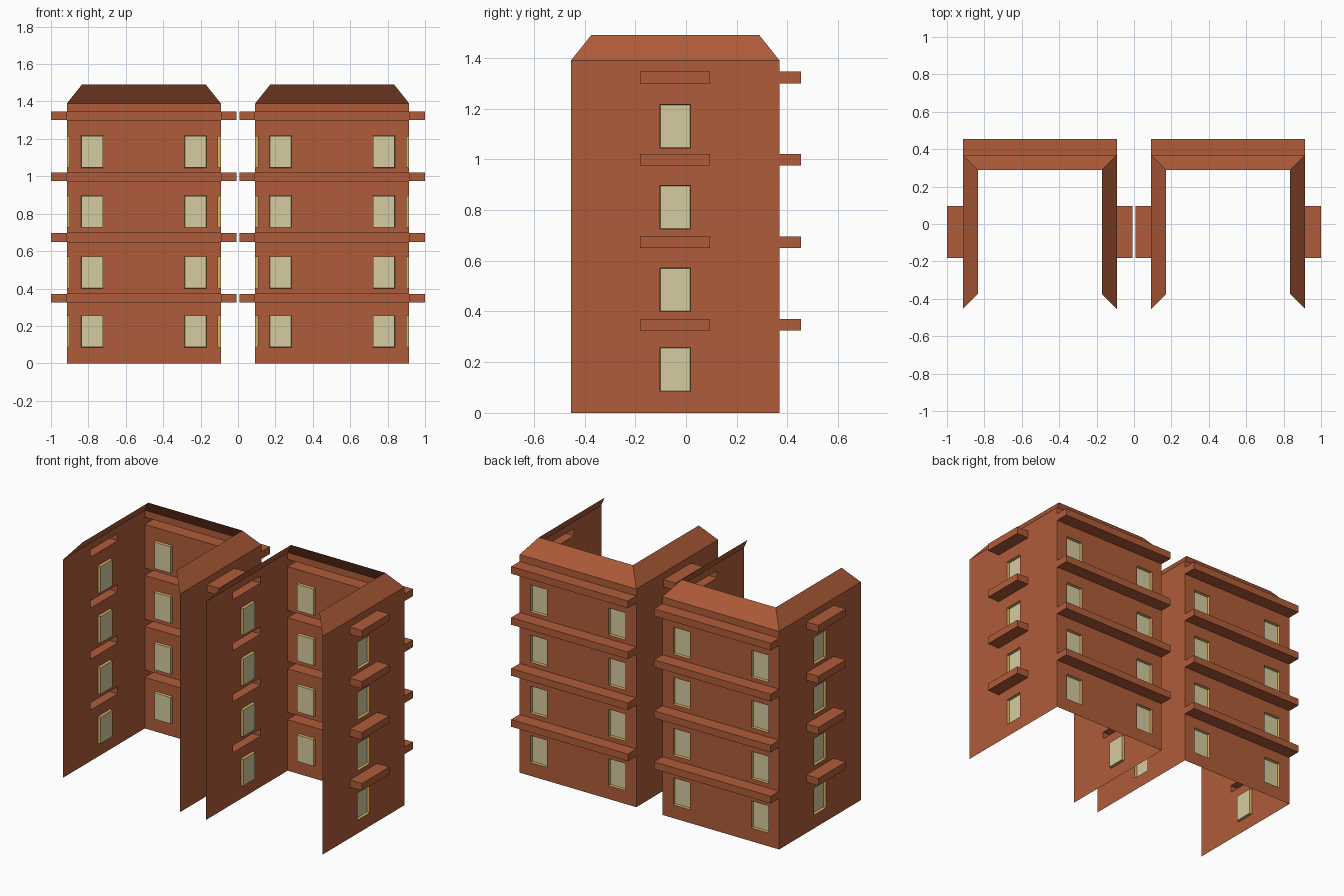
import bpy, bmesh
from mathutils import Vector

if "Cube" in bpy.data.objects:
    bpy.data.objects.remove(bpy.data.objects["Cube"])


def material(name, rgb):
    m = bpy.data.materials.new(name)
    m.diffuse_color = (*rgb, 1)
    m.use_nodes = True
    m.node_tree.nodes["Principled BSDF"].inputs["Base Color"].default_value = m.diffuse_color
    return m


BRICK = material("brick", (0.434, 0.107, 0.041))
PANE = material("pale_glass", (0.672, 0.604, 0.356))
FRAME = material("tan_frame", (0.672, 0.434, 0.122))

HALF = 0.4115                 # half the wall length
EAVES, RIDGE, SLOPE = 1.39, 1.49, 0.08
LEDGE_OUT, WINDOW_IN = 0.085, -0.017
FLOORS = [(0.085, 0.325), (0.40, 0.65), (0.725, 0.975), (1.045, 1.30)]  # window sill, ledge base
WINDOW_H, LEDGE_H = 0.172, 0.046


def make_object(name, faces, mat):
    bm = bmesh.new()
    for f in faces:
        bm.faces.new([bm.verts.new(p) for p in f])
    bmesh.ops.remove_doubles(bm, verts=bm.verts, dist=1e-5)
    me = bpy.data.meshes.new(name)
    bm.to_mesh(me)
    bm.free()
    me.materials.append(mat)
    ob = bpy.data.objects.new(name, me)
    bpy.context.collection.objects.link(ob)


def pushed_panel(P, rect, d, taper=0.0):
    """Rectangle pushed out or in by d: returns (end cap, four side faces)."""
    u0, u1, z0, z1 = rect
    t = taper
    rim = [P(u0, z0, 0), P(u1, z0, 0), P(u1, z1, 0), P(u0, z1, 0)]
    cap = [P(u0 + t, z0 + t, d), P(u1 - t, z0 + t, d), P(u1 - t, z1 - t, d), P(u0 + t, z1 - t, d)]
    sides = [[rim[i], rim[(i + 1) % 4], cap[(i + 1) % 4], cap[i]] for i in range(4)]
    return cap, sides


def build_wall(name, centre, u, n, window_spans, ledge_span):
    centre, u, n = Vector(centre), Vector(u), Vector(n)

    def P(a, z, d):
        return centre + u * a + n * d + Vector((0, 0, z))

    windows = [(a, b, s, s + WINDOW_H) for s, _ in FLOORS for a, b in window_spans]
    ledges = [(*ledge_span, l, l + LEDGE_H) for _, l in FLOORS]
    holes = windows + ledges

    # wall sheet: grid cells, leaving out the openings
    us = sorted({-HALF, HALF, *[v for h in holes for v in h[:2]]})
    zs = sorted({0, EAVES, *[v for h in holes for v in h[2:]]})
    sheet = []
    for a, b in zip(us, us[1:]):
        for c, d in zip(zs, zs[1:]):
            mu, mz = (a + b) / 2, (c + d) / 2
            if not any(h[0] < mu < h[1] and h[2] < mz < h[3] for h in holes):
                sheet.append([P(a, c, 0), P(b, c, 0), P(b, d, 0), P(a, d, 0)])
    make_object(name + "_wall", sheet, BRICK)

    # mitred roof slope
    e = HALF - SLOPE
    make_object(name + "_roof_slope", [[P(-HALF, EAVES, 0), P(HALF, EAVES, 0),
                                        P(e, RIDGE, -SLOPE), P(-e, RIDGE, -SLOPE)]], BRICK)

    # hollow ledges pushed out of the wall
    faces = []
    for r in ledges:
        cap, sides = pushed_panel(P, r, LEDGE_OUT)
        faces += [cap] + sides
    make_object(name + "_ledges", faces, BRICK)

    # recessed windows
    panes, reveals = [], []
    for r in windows:
        cap, sides = pushed_panel(P, r, WINDOW_IN, 0.002)
        panes.append(cap)
        reveals += sides
    make_object(name + "_window_panes", panes, PANE)
    make_object(name + "_window_frames", reveals, FRAME)


# two identical open-fronted buildings
YC = -0.0425
for side, x in (("left_building", -0.5035), ("right_building", 0.5035)):
    one, two = [(-0.061, 0.061)], [(-0.335, -0.217), (0.217, 0.335)]
    build_wall(side + "_right", (x + HALF, YC, 0), (0, 1, 0), (1, 0, 0), one, (-0.138, 0.138))
    build_wall(side + "_left", (x - HALF, YC, 0), (0, -1, 0), (-1, 0, 0), one, (-0.138, 0.138))
    build_wall(side + "_back", (x, YC + HALF, 0), (-1, 0, 0), (0, 1, 0), two, (-HALF, HALF))
